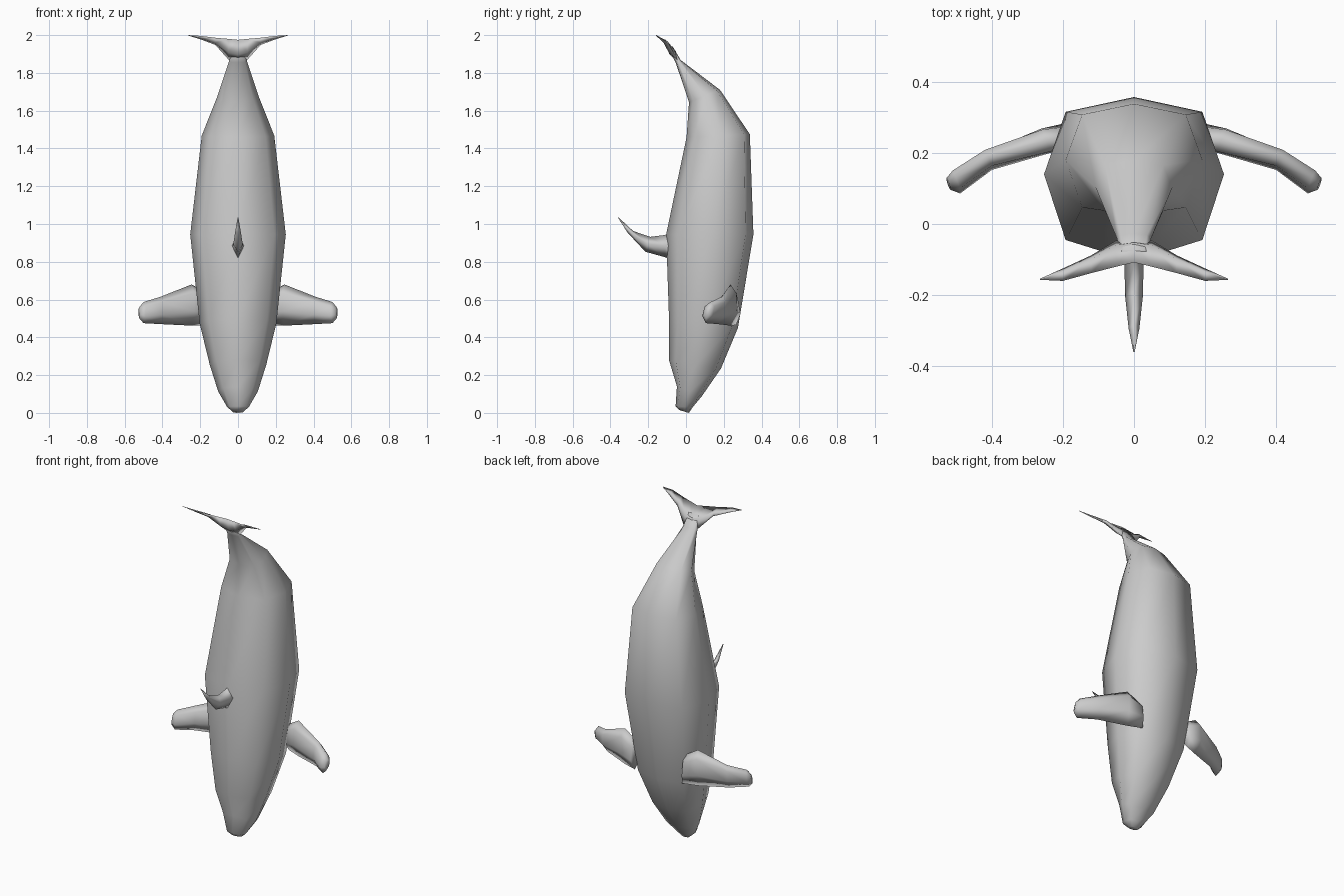
import bpy, bmesh
from mathutils import Vector


def section(a, b, half, shape):
    """Closed ring from edge a to edge b, bulging by +-half; shape = (fraction, scale) pairs."""
    a, b, half = Vector(a), Vector(b), Vector(half)
    one = [a.lerp(b, f) + half * s for f, s in shape]
    two = [a.lerp(b, f) - half * s for f, s in reversed(shape)]
    return [a] + one + [b] + two


def loft(name, rings, mirror=False):
    bm = bmesh.new()
    rows = [[bm.verts.new(p) for p in r] for r in rings]
    n = len(rows[0])
    for r, s in zip(rows, rows[1:]):
        for i in range(n):
            j = (i + 1) % n
            bm.faces.new((r[i], r[j], s[j], s[i]))
    bm.faces.new(rows[0])
    bm.faces.new(rows[-1])
    bmesh.ops.recalc_face_normals(bm, faces=bm.faces)
    for f in bm.faces:
        f.smooth = True
    me = bpy.data.meshes.new(name)
    bm.to_mesh(me)
    bm.free()
    ob = bpy.data.objects.new(name, me)
    bpy.context.collection.objects.link(ob)
    if mirror:
        ob.modifiers.new("mirror", 'MIRROR')
    return ob


# body: half width, front (y, z), back (y, z), nose to tail
BODY = [(0.13, 0.76), (0.53, 1.0), (0.91, 0.76)]
stations = [
    (0.030, (-0.035, 0.015), (0.015, 0.0)),
    (0.058, (-0.055, 0.035), (0.035, 0.030)),
    (0.105, (-0.048, 0.140), (0.085, 0.090)),
    (0.150, (-0.090, 0.280), (0.185, 0.235)),
    (0.203, (-0.090, 0.500), (0.275, 0.450)),
    (0.253, (-0.105, 0.945), (0.357, 0.945)),
    (0.192, (0.003, 1.460), (0.338, 1.475)),
    (0.108, (0.016, 1.645), (0.180, 1.710)),
    (0.048, (-0.055, 1.855), (-0.028, 1.868)),
    (0.040, (-0.095, 1.930), (-0.070, 1.940)),
]
loft("body", [section((0, *f), (0, *b), (w, 0, 0), BODY) for w, f, b in stations])

# dorsal fin: half thickness, lower edge (y, z), upper edge (y, z)
fin = [
    (0.040, (-0.060, 0.800), (-0.060, 0.975)),
    (0.027, (-0.110, 0.824), (-0.110, 0.942)),
    (0.025, (-0.215, 0.853), (-0.190, 0.932)),
    (0.015, (-0.310, 0.955), (-0.280, 0.963)),
    (0.002, (-0.360, 1.033), (-0.357, 1.035)),
]
loft("dorsal_fin", [section((0, *a), (0, *b), (w, 0, 0), [(0.5, 1)]) for w, a, b in fin])

# flippers: x, half thickness, upper edge (y, z), lower edge (y, z)
BLADE = [(0.2, 0.9), (0.65, 1.0)]
flipper = [
    (0.16, 0.030, (0.245, 0.630), (0.265, 0.465)),
    (0.245, 0.034, (0.235, 0.680), (0.235, 0.462)),
    (0.41, 0.025, (0.190, 0.615), (0.170, 0.470)),
    (0.50, 0.028, (0.130, 0.587), (0.105, 0.475)),
    (0.522, 0.014, (0.120, 0.560), (0.105, 0.500)),
]
loft("flippers", [section((x, *a), (x, *b), (t * 0.4, t, 0), BLADE)
                  for x, t, a, b in flipper], True)

# tail flukes: x, half thickness, leading edge (y, z), trailing edge (y, z)
fluke = [
    (0.0, 0.018, (-0.045, 1.860), (-0.108, 1.975)),
    (0.05, 0.016, (-0.046, 1.870), (-0.120, 1.980)),
    (0.12, 0.010, (-0.088, 1.948), (-0.138, 1.986)),
    (0.20, 0.005, (-0.125, 1.978), (-0.160, 1.996)),
    (0.265, 0.001, (-0.154, 1.998), (-0.157, 2.000)),
]
loft("tail_flukes", [section((x, *a), (x, *b), (0, t, t * 0.4), [(0.4, 1)])
                     for x, t, a, b in fluke], True)
